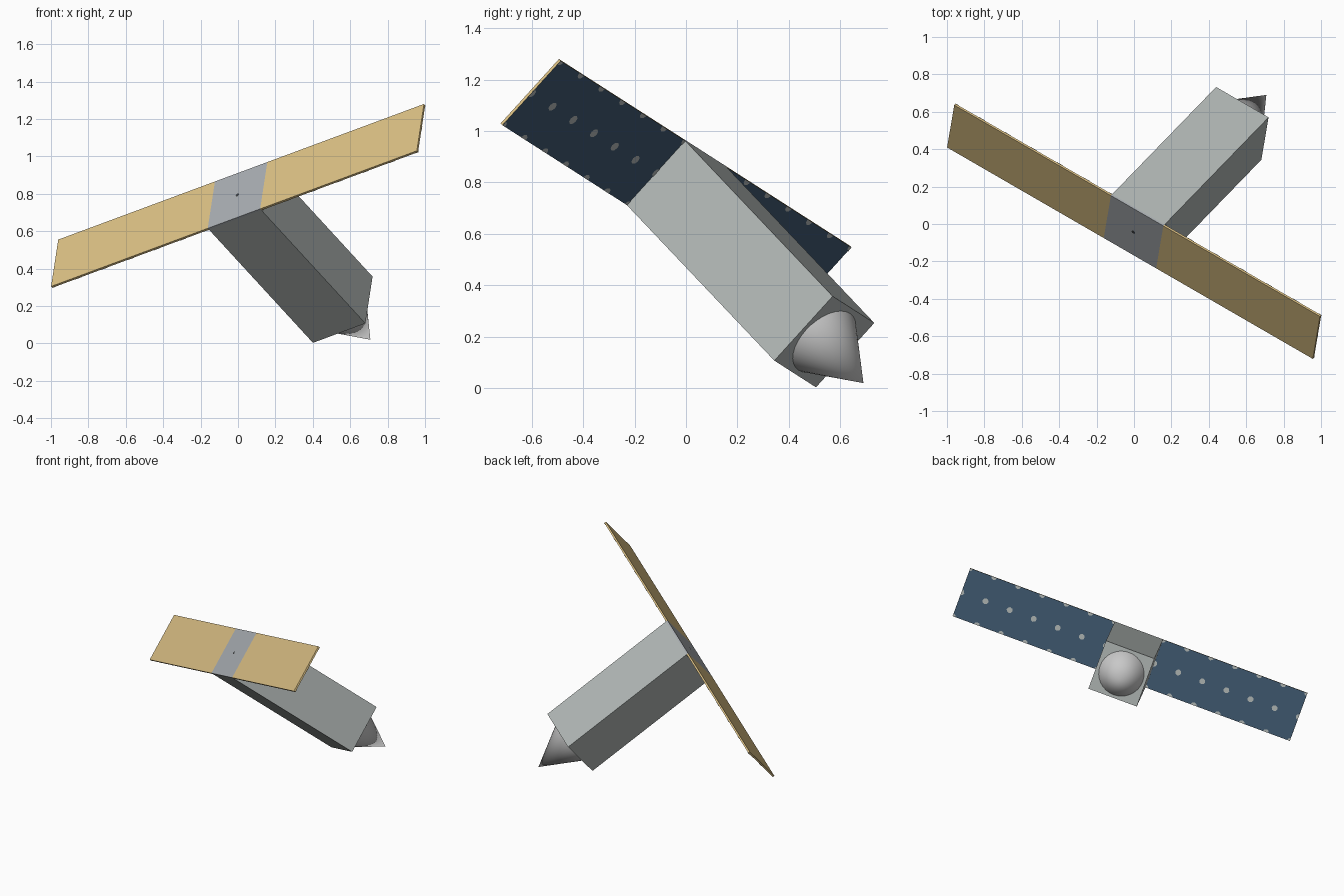
import bpy, bmesh, math
from mathutils import Matrix, Vector

if "Cube" in bpy.data.objects:
    bpy.data.objects.remove(bpy.data.objects["Cube"])

# Tilted frame: u along the wings, v across them, n out of the gold face
u = Vector((0.8243, -0.4765, 0.3057)).normalized()
v = Vector((0.118, 0.664, 0.738))
v = (v - u * v.dot(u)).normalized()
n = u.cross(v)
FRAME = Matrix.Translation((-0.0025, -0.0425, 0.7925)) @ Matrix((u, v, n)).transposed().to_4x4()

H, SPAN, T = 0.17, 1.186, 0.012      # half body width, half span, panel thickness
BODY_END, TIP = -1.014, -1.28


def material(name, rgb):
    m = bpy.data.materials.new(name)
    lin = [((c / 255 + 0.055) / 1.055) ** 2.4 for c in rgb]
    m.diffuse_color = (*lin, 1)
    m.use_nodes = True
    m.node_tree.nodes["Principled BSDF"].inputs["Base Color"].default_value = m.diffuse_color
    return m


gold = material("gold", (220, 193, 133))
blue = material("solar blue", (64, 89, 112))
hull = material("hull grey", (176, 182, 180))
plate = material("plate grey", (169, 174, 178))
pale = material("pale grey", (200, 200, 200))
dark = material("dark grey", (60, 62, 64))


def finish(name, bm, *mats):
    bm.transform(FRAME)
    me = bpy.data.meshes.new(name)
    bm.to_mesh(me)
    bm.free()
    for m in mats:
        me.materials.append(m)
    ob = bpy.data.objects.new(name, me)
    bpy.context.collection.objects.link(ob)
    return ob


def box(x0, x1, z0, z1):
    bm = bmesh.new()
    bmesh.ops.create_cube(bm, size=1)
    bmesh.ops.scale(bm, vec=(x1 - x0, 2 * H, z1 - z0), verts=bm.verts)
    bmesh.ops.translate(bm, vec=((x0 + x1) / 2, 0, (z0 + z1) / 2), verts=bm.verts)
    bm.normal_update()
    return bm


# Body and centre plate
finish("body", box(-H, H, BODY_END, -T), hull)
finish("centre_plate", box(-H, H, -T, 0), plate)

# Small hole in the centre plate
bm = bmesh.new()
bmesh.ops.create_circle(bm, cap_ends=True, segments=10, radius=0.011,
                        matrix=Matrix.Translation((0, 0, 0.002)))
finish("centre_hole", bm, dark)

# Wings: gold front and rim, blue cell side, pale diamonds at cell corners
for side, lo, hi in (("left", -SPAN, -H), ("right", H, SPAN)):
    bm = box(lo, hi, -T, 0)
    for f in bm.faces:
        f.material_index = 1 if f.normal.z < -0.5 else 0
    finish(side + "_wing", bm, gold, blue)

    bm = bmesh.new()
    for i in range(7):
        for j in (-1, 0, 1):
            cx, cy = lo + (hi - lo) * i / 6, j * H
            pts = []
            for k in range(8):
                a = -k * math.pi / 4
                p = (round(min(max(cx + 0.02 * math.cos(a), lo), hi), 5),
                     round(min(max(cy + 0.02 * math.sin(a), -H), H), 5))
                if p not in pts:
                    pts.append(p)
            bm.faces.new([bm.verts.new((x, y, -T - 0.002)) for x, y in pts])
    finish(side + "_cell_marks", bm, hull)

# Cone on the far end of the body
bm = bmesh.new()
bmesh.ops.create_cone(bm, cap_ends=True, segments=32, radius1=0, radius2=0.15,
                      depth=BODY_END - TIP,
                      matrix=Matrix.Translation((0, 0, (BODY_END + TIP) / 2)))
bmesh.ops.remove_doubles(bm, verts=bm.verts, dist=1e-5)
bmesh.ops.recalc_face_normals(bm, faces=bm.faces)
cone = finish("end_cone", bm, pale)
bpy.context.view_layer.objects.active = cone
cone.select_set(True)
bpy.ops.object.shade_smooth_by_angle(angle=math.radians(35))
